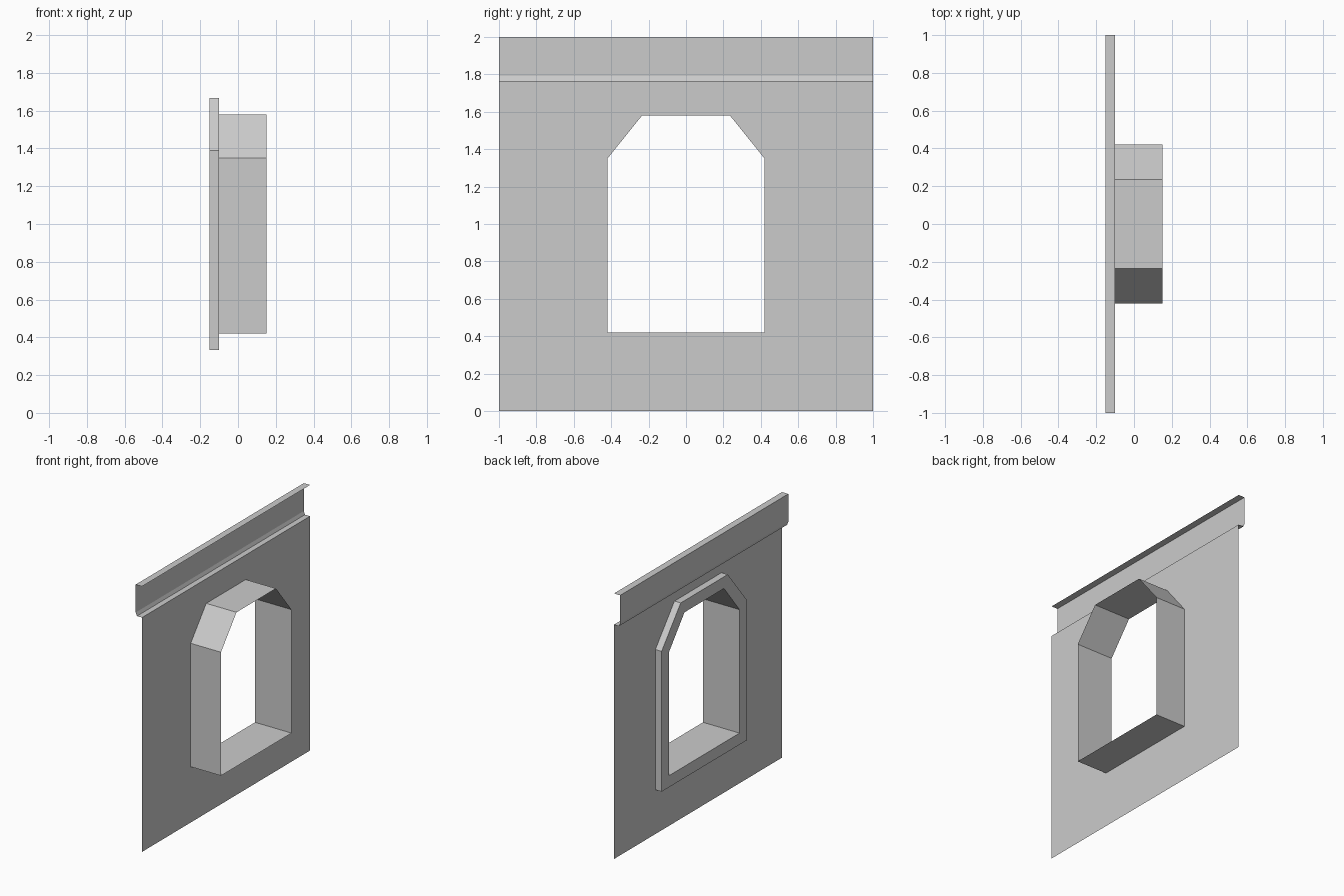
import bpy, bmesh

if "Cube" in bpy.data.objects:
    bpy.data.objects.remove(bpy.data.objects["Cube"])

BACK, WALL, FRONT = -0.152, -0.10, 0.152


def outline(w, bottom, shoulder, top_w, top):
    """Clipped-corner window outline in (y, z)."""
    return [(-w, bottom), (w, bottom), (w, shoulder),
            (top_w, top), (-top_w, top), (-w, shoulder)]


INNER = outline(0.42, 0.42, 1.35, 0.235, 1.58)
OUTER = outline(0.507, 0.333, 1.39, 0.28, 1.668)


def loop(bm, pts, x):
    return [bm.verts.new((x, y, z)) for y, z in pts]


def bridge(bm, a, b):
    n = len(a)
    for i in range(n):
        j = (i + 1) % n
        bm.faces.new((a[i], a[j], b[j], b[i]))


def finish(bm, name):
    mesh = bpy.data.meshes.new(name)
    bm.to_mesh(mesh)
    bm.free()
    obj = bpy.data.objects.new(name, mesh)
    bpy.context.collection.objects.link(obj)
    return obj


# Wall sheet: outer points sit opposite the six window corners
bm = bmesh.new()
edge = [(-1, 0), (1, 0), (1, 1.35), (1, 1.765), (-1, 1.765), (-1, 1.35)]
bridge(bm, loop(bm, edge, WALL), loop(bm, INNER, WALL))
bmesh.ops.dissolve_limit(bm, angle_limit=0.01, verts=bm.verts[:], edges=[])
for f in bm.faces:
    f.normal_update()
    if f.normal.x < 0:
        f.normal_flip()
finish(bm, "wall")

# Window surround: outer rim, rear face and the deep open reveal
bm = bmesh.new()
loops = [loop(bm, OUTER, WALL), loop(bm, OUTER, BACK), loop(bm, INNER, BACK),
         loop(bm, INNER, WALL), loop(bm, INNER, FRONT)]
for a, b in zip(loops, loops[1:]):
    bridge(bm, a, b)
bmesh.ops.recalc_face_normals(bm, faces=bm.faces[:])
finish(bm, "window_surround")

# Top band: ledge, chamfer, upright and top lip swept along the wall
bm = bmesh.new()
profile = [(WALL, 1.765), (-0.142, 1.765), (BACK, 1.79), (BACK, 2.0), (WALL, 2.0)]
left = [bm.verts.new((x, -1, z)) for x, z in profile]
right = [bm.verts.new((x, 1, z)) for x, z in profile]
for i in range(len(profile) - 1):
    bm.faces.new((left[i], left[i + 1], right[i + 1], right[i]))
bmesh.ops.recalc_face_normals(bm, faces=bm.faces[:])
finish(bm, "top_band")
